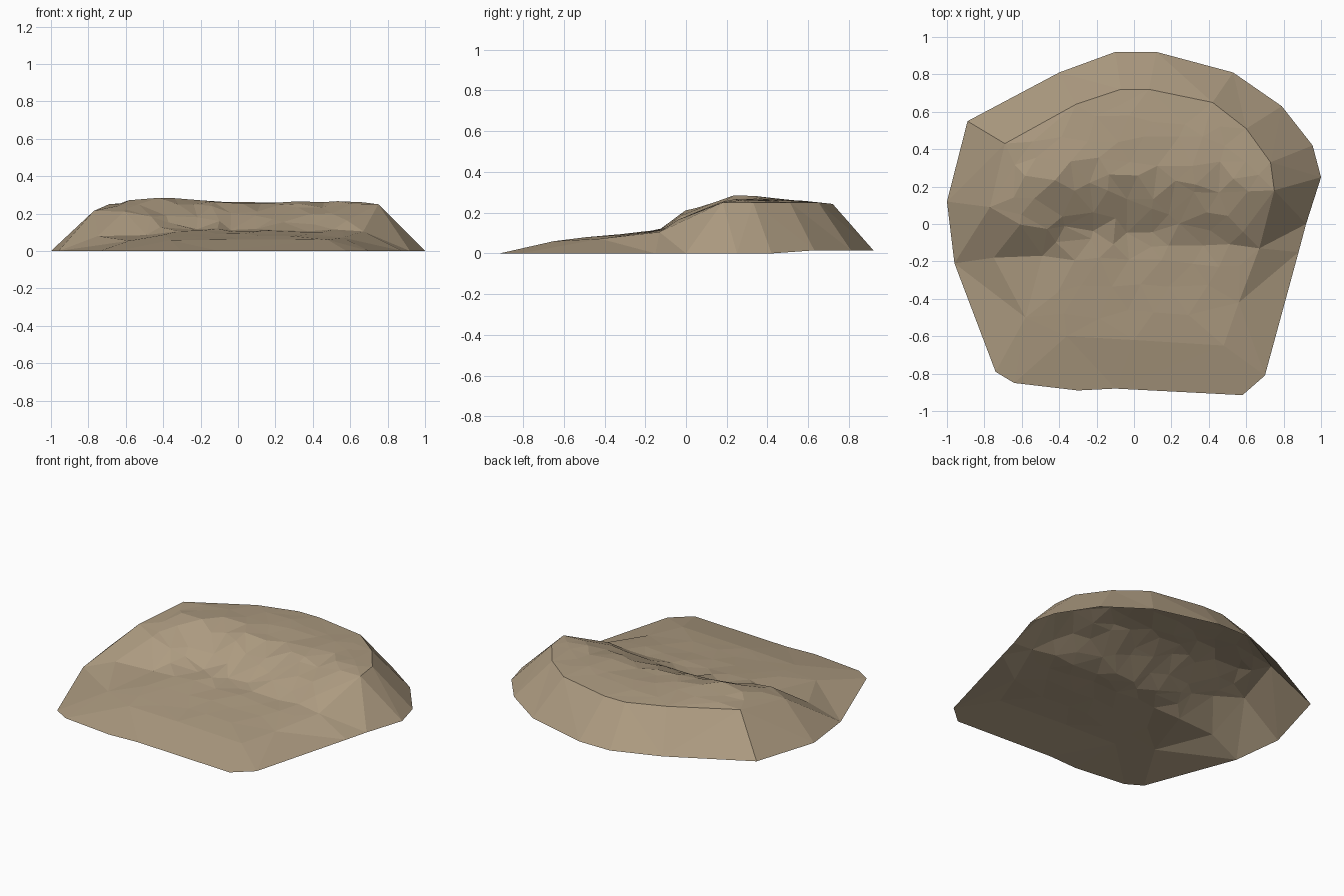
import bpy, bmesh, random
from mathutils import Vector
from mathutils.geometry import delaunay_2d_cdt

if "Cube" in bpy.data.objects:
    bpy.data.objects.remove(bpy.data.objects["Cube"])

random.seed(7)

# Footprint of the mound, counter-clockwise (x, y)
FOOT = [(-1, .12), (-.96, -.21), (-.74, -.79), (-.64, -.85), (-.3, -.89), (-.1, -.88),
        (.58, -.915), (.7, -.81), (.88, -.15), (.92, 0), (1, .25), (.955, .42),
        (.79, .63), (.53, .81), (.12, .92), (-.1, .92), (-.4, .81), (-.89, .55)]

# Upper break line where the outer flanks end (x, y, z)
RIM = [(-.77, .09, .215), (-.75, -.18, .08), (-.49, -.17, .085), (-.58, -.5, .055),
       (-.36, -.6, .058), (.0, -.62, .062), (.48, -.65, .06), (.56, -.42, .072),
       (.67, -.13, .105), (.75, .18, .25), (.73, .33, .25), (.6, .51, .25),
       (.42, .65, .25), (.08, .72, .243), (-.07, .72, .243), (-.31, .64, .25),
       (-.69, .43, .25)]


def lerp_table(table, x):
    """Piecewise linear lookup in (x, value) pairs."""
    if x <= table[0][0]:
        return table[0][1]
    for (x0, v0), (x1, v1) in zip(table, table[1:]):
        if x <= x1:
            return v0 + (v1 - v0) * (x - x0) / (x1 - x0)
    return table[-1][1]


# Scarp foot, scarp top and ridge height across the width
SCARP_FOOT = [(-.75, -.18), (-.48, -.16), (-.35, -.05), (0, -.02), (.3, -.06), (.67, -.13)]
SCARP_TOP = [(-.77, .09), (-.5, .25), (0, .35), (.4, .31), (.75, .18)]
RIDGE = [(-.77, .215), (-.62, .26), (-.46, .285), (0, .264), (.42, .268), (.75, .252)]


def ground(x, y):
    """Gentle apron in front, curved scarp, then a plateau falling to the back rim."""
    foot, top, ridge = (lerp_table(t, x) for t in (SCARP_FOOT, SCARP_TOP, RIDGE))
    apron = .06 + .1 * (min(y, foot) + .65)
    if y <= foot:
        return apron
    t = min(1, (y - foot) / (top - foot))
    z = apron + (ridge - apron) * (.35 * t + .65 * (1 - (1 - t) ** 2))
    if y > top:
        z += (.25 - ridge) * min(1, (y - top) / (.72 - top))
    return z


def inside(x, y, poly):
    hit = False
    for (x0, y0, *_), (x1, y1, *_) in zip(poly, poly[1:] + poly[:1]):
        if (y0 > y) != (y1 > y) and x < x0 + (x1 - x0) * (y - y0) / (y1 - y0):
            hit = not hit
    return hit


def rim_distance(x, y):
    best, p = 9, Vector((x, y))
    for a, b in zip(RIM, RIM[1:] + RIM[:1]):
        a, b = Vector(a[:2]), Vector(b[:2])
        t = max(0, min(1, (p - a).dot(b - a) / (b - a).length_squared))
        best = min(best, (p - a.lerp(b, t)).length)
    return best


points = [Vector((x, y, .015 if y > .5 else 0)) for x, y in FOOT] + [Vector(p) for p in RIM]

# Rough points over apron, scarp and plateau
rows = [-.48, -.34, -.2, -.1, -.02, .06, .15, .24, .33, .44, .55, .65]
for r, row in enumerate(rows):
    for i in range(11):
        x = -.8 + .155 * (i + .5 * (r % 2)) + random.uniform(-.045, .045)
        y = row + random.uniform(-.03, .03)
        if inside(x, y, RIM) and rim_distance(x, y) > .06:
            rough = .008 if -.15 < y < .35 else .004
            points.append(Vector((x, y, ground(x, y) + random.uniform(-rough, rough))))

# Triangulate with footprint and rim kept as edges; the underside stays open
nf, nr = len(FOOT), len(RIM)
edges = [(i, (i + 1) % nf) for i in range(nf)]
edges += [(nf + i, nf + (i + 1) % nr) for i in range(nr)]
co, _, faces, orig, _, _ = delaunay_2d_cdt([p.xy for p in points], edges, [list(range(nf))], 1, 1e-5)

bm = bmesh.new()
verts = [bm.verts.new((c.x, c.y, points[o[0]].z if o else ground(c.x, c.y)))
         for c, o in zip(co, orig)]
for f in faces:
    bm.faces.new([verts[i] for i in f])
for f in bm.faces:
    f.normal_update()
    if f.normal.z < 0:
        f.normal_flip()
    f.smooth = False

mesh = bpy.data.meshes.new("rock_mound")
bm.to_mesh(mesh)
bm.free()

# One sandy stone colour
stone = bpy.data.materials.new("sandy_stone")
stone.diffuse_color = (.42, .33, .22, 1)
stone.use_nodes = True
stone.node_tree.nodes["Principled BSDF"].inputs["Base Color"].default_value = stone.diffuse_color
mesh.materials.append(stone)
bpy.context.collection.objects.link(bpy.data.objects.new("rock_mound", mesh))
